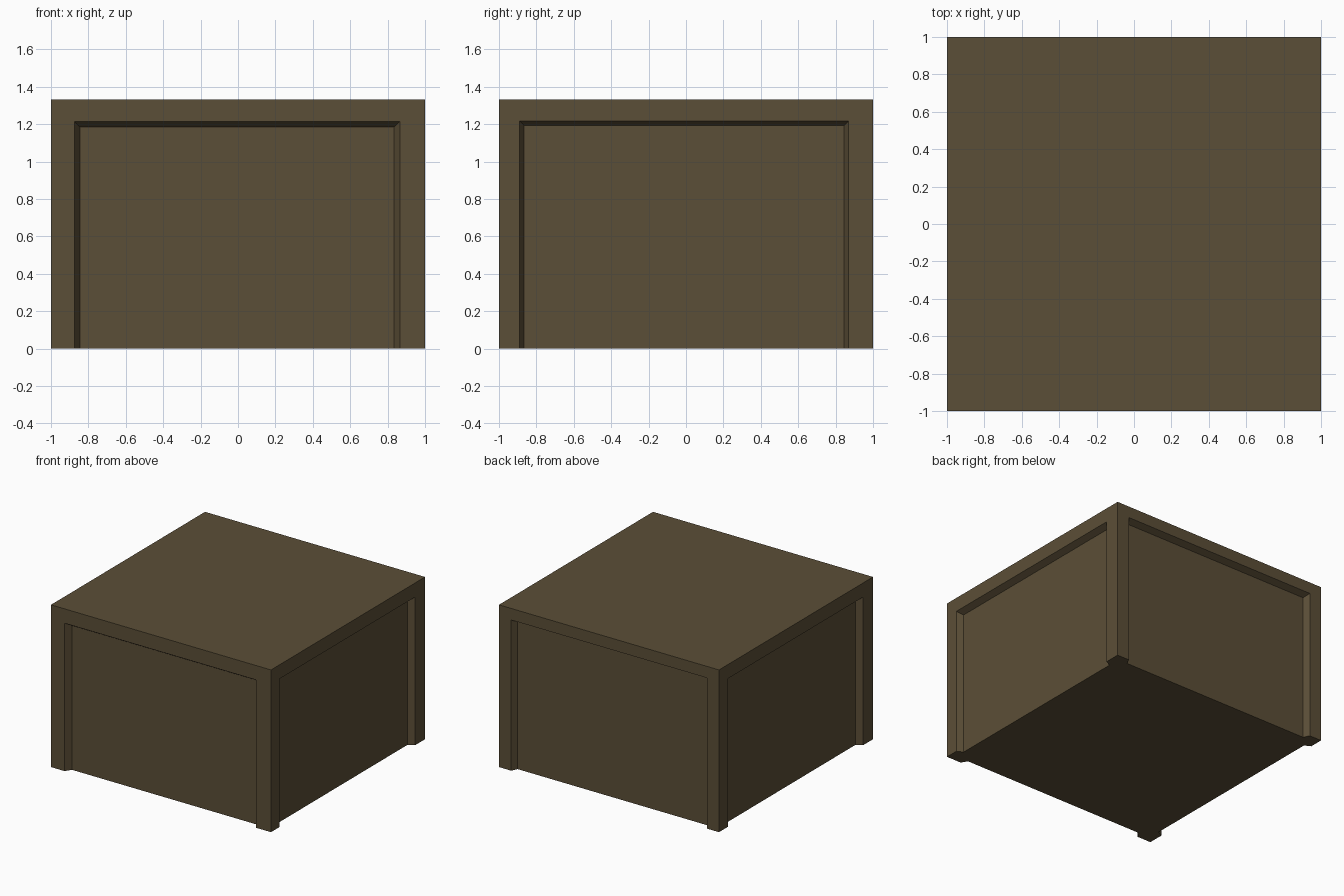
import bpy, bmesh, math
from mathutils import Matrix, Vector

if "Cube" in bpy.data.objects:
    bpy.data.objects.remove(bpy.data.objects["Cube"])

H = 1.333      # overall height
DEPTH = 0.05   # how far each panel sits back

mat = bpy.data.materials.new("dark olive brown")
mat.diffuse_color = (0.105, 0.077, 0.038, 1)
mat.use_nodes = True
mat.node_tree.nodes["Principled BSDF"].inputs["Base Color"].default_value = mat.diffuse_color

# front, right, back, left: opening left, opening right, opening top, reveal width
SIDES = [(-0.875, 0.865, 1.215, 0.03),
         (-0.89, 0.87, 1.217, 0.025),
         (-0.89, 0.89, 1.238, 0.025),
         (-0.885, 0.87, 1.217, 0.025)]

bm = bmesh.new()


def face(points):
    return bm.faces.new([bm.verts.new(p) for p in points])


base = []
for i, (a, b, t, w) in enumerate(SIDES):
    turn = Matrix.Rotation(i * math.pi / 2, 3, 'Z')

    def p(u, z, d=0.0):
        return turn @ Vector((u, -1 + d, z))

    # matching outlines: outer edge, opening edge, recessed panel edge
    outer = [p(-1, 0), p(-1, H), p(1, H), p(1, 0)]
    opening = [p(a, 0), p(a, t), p(b, t), p(b, 0)]
    panel = [p(a + w, 0, DEPTH), p(a + w, t - w, DEPTH),
             p(b - w, t - w, DEPTH), p(b - w, 0, DEPTH)]
    # frame strips, sloped reveals, then the panel
    for ring, inner in ((outer, opening), (opening, panel)):
        for k in range(3):
            face([ring[k], ring[k + 1], inner[k + 1], inner[k]])
    face(panel)
    base += [outer[0], opening[0], panel[0], panel[3], opening[3]]

# underside follows the notched outline, top is a plain square
face(base)
face([(-1, -1, H), (1, -1, H), (1, 1, H), (-1, 1, H)])

bmesh.ops.remove_doubles(bm, verts=bm.verts, dist=1e-4)
bmesh.ops.recalc_face_normals(bm, faces=bm.faces)

mesh = bpy.data.meshes.new("panelled_box")
bm.to_mesh(mesh)
bm.free()
mesh.materials.append(mat)
bpy.context.collection.objects.link(bpy.data.objects.new("panelled_box", mesh))
